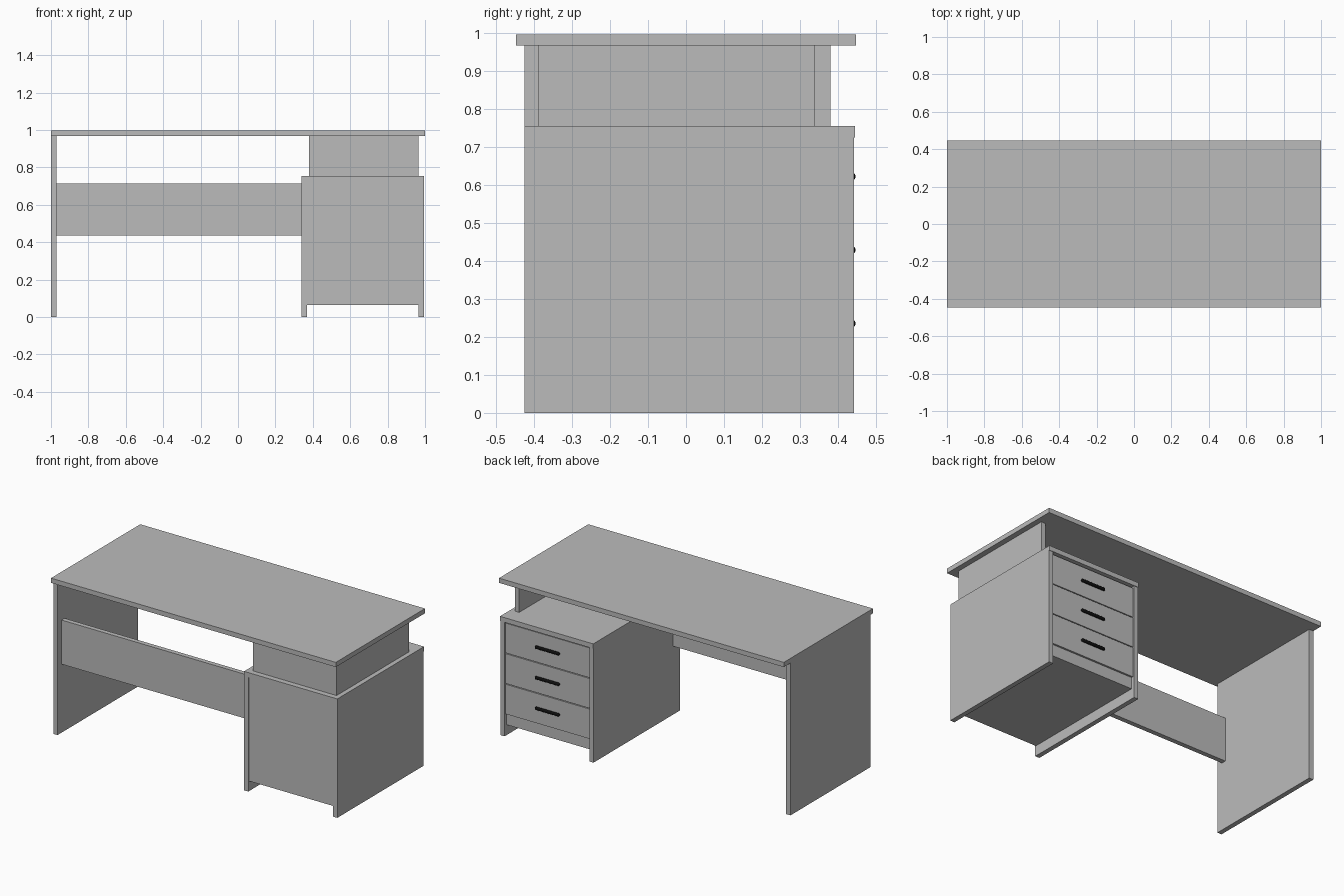
import bpy

if "Cube" in bpy.data.objects:
    bpy.data.objects.remove(bpy.data.objects["Cube"], do_unlink=True)


def material(name, value):
    mat = bpy.data.materials.new(name)
    mat.use_nodes = True
    colour = (value, value, value, 1)
    mat.diffuse_color = colour
    mat.node_tree.nodes["Principled BSDF"].inputs["Base Color"].default_value = colour
    return mat


grey = material("board grey", 0.5)
black = material("handle black", 0.005)


def board(name, x, y, z, mat=grey, bevel=0.0):
    """Box between the (low, high) limits on each axis."""
    bpy.ops.mesh.primitive_cube_add(size=1)
    obj = bpy.context.object
    obj.name = name
    limits = (x, y, z)
    obj.location = [(a + b) / 2 for a, b in limits]
    obj.scale = [b - a for a, b in limits]
    bpy.ops.object.transform_apply(location=False, rotation=False, scale=True)
    obj.data.materials.append(mat)
    if bevel:
        mod = obj.modifiers.new("soft edges", "BEVEL")
        mod.width = bevel
        mod.segments = 3
        bpy.ops.object.shade_smooth_by_angle()
    return obj


T = 0.03                        # board thickness
LEFT, RIGHT = 0.34, 0.995       # cabinet outer sides
FRONT, BACK = -0.425, 0.442     # cabinet depth
inside = (LEFT + T, RIGHT - T)
CAB_TOP = 0.725
TABLE = 0.967

# Table top, its leg and the rail between leg and cabinet
board("table_top", (-1, 1), (-0.4475, 0.4475), (TABLE, TABLE + T))
board("side_leg", (-1, -1 + T), (FRONT, 0.38), (0, TABLE))
board("modesty_panel", (-1 + T, LEFT), (-0.385, -0.355), (0.435, 0.715))

# Cabinet carcass
board("cabinet_top", (LEFT, RIGHT), (FRONT, 0.445), (CAB_TOP, CAB_TOP + T))
board("cabinet_inner_side", (LEFT, LEFT + T), (FRONT, BACK), (0, CAB_TOP))
board("cabinet_outer_side", (RIGHT - T, RIGHT), (FRONT, BACK), (0, CAB_TOP))
board("cabinet_front", inside, (FRONT + 0.005, FRONT + T), (0.065, CAB_TOP))
board("cabinet_bottom", inside, (FRONT + T, 0.42), (0.065, 0.095))
board("cabinet_kick_board", inside, (0.39, 0.42), (0.095, 0.14))

# Riser carrying the table top over the cabinet
board("riser_front", (0.38, inside[1]), (-0.39, -0.39 + T), (CAB_TOP + T, TABLE))
board("riser_side", (inside[1] - T, inside[1]), (-0.39 + T, 0.338), (CAB_TOP + T, TABLE))

# Drawers and their handles
pitch = 0.194
middle = sum(inside) / 2
for i in range(3):
    low = 0.138 + i * pitch
    board(f"drawer_{i + 1}", inside, (0.405, 0.432), (low, low + pitch - 0.005))
    z = low + pitch / 2
    board(f"drawer_handle_{i + 1}", (middle - 0.085, middle + 0.085),
          (0.43, 0.446), (z - 0.009, z + 0.009), black, 0.006)
